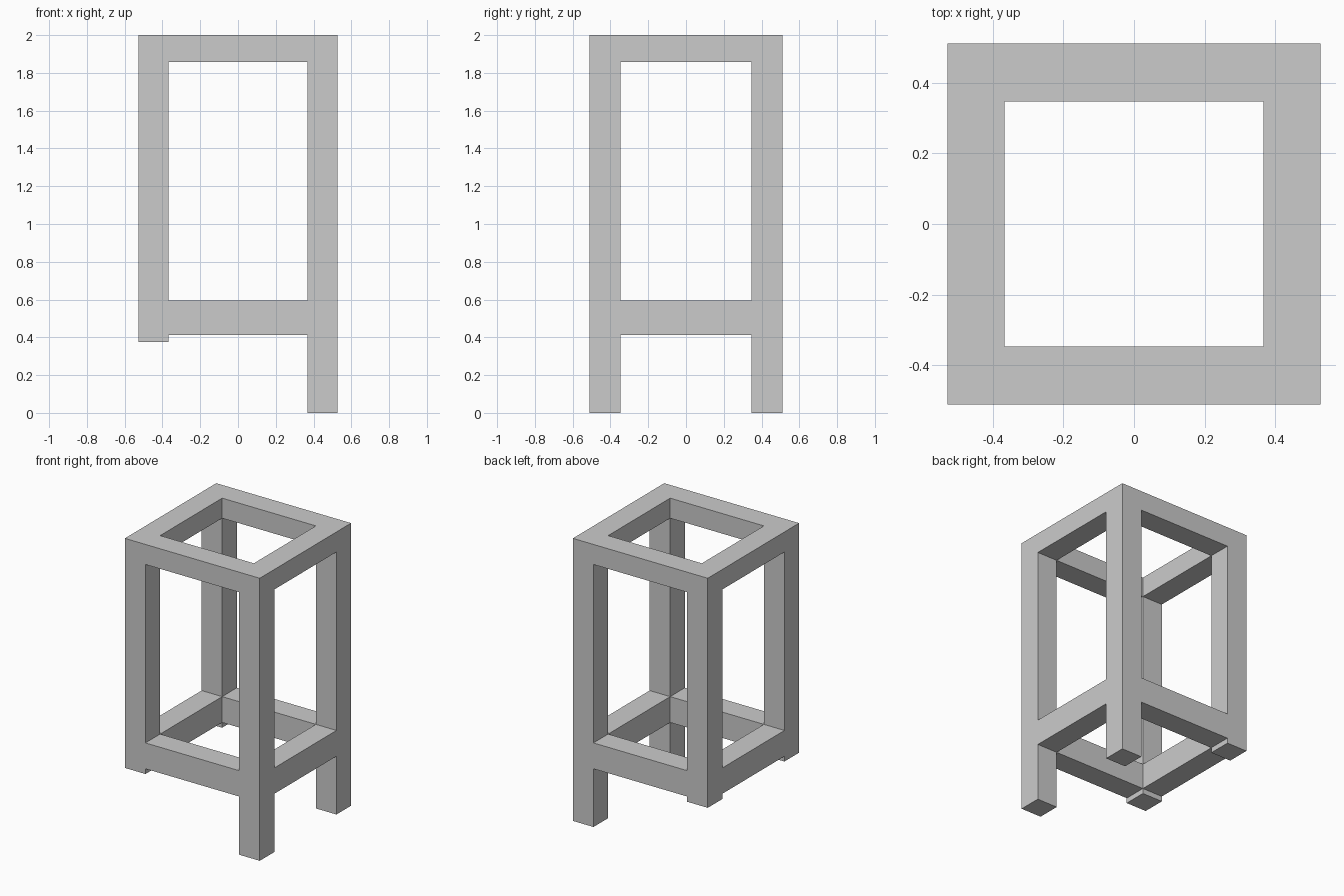
import bpy, bmesh

if "Cube" in bpy.data.objects:
    bpy.data.objects.remove(bpy.data.objects["Cube"])

# Grid lines shared by posts and rails
X = [-0.528, -0.367, 0.367, 0.528]
Y = [-0.511, -0.347, 0.347, 0.511]
Z = [0.0, 0.375, 0.412, 0.595, 1.858, 2.0]


def solid(i, j, k):
    """True where the frame fills grid cell (i, j, k)."""
    if not (0 <= i < 3 and 0 <= j < 3 and 0 <= k < 5):
        return False
    if i == 1 and j == 1:
        return False                      # open middle
    if i != 1 and j != 1:
        return k > 0 or i == 2            # corner posts, left pair is shorter
    return k in (2, 4)                    # lower rails and top rails


def cell_face(i, j, k, axis, side):
    """Corner grid indices of one cell face, wound to face outwards."""
    u, v = (axis + 1) % 3, (axis + 2) % 3
    loop = []
    for du, dv in ((0, 0), (1, 0), (1, 1), (0, 1)):
        c = [i, j, k]
        c[axis] += side
        c[u] += du
        c[v] += dv
        loop.append(tuple(c))
    return loop if side else loop[::-1]


# Stool frame: one continuous shell of posts and rails
bm = bmesh.new()
verts = {}
for i in range(3):
    for j in range(3):
        for k in range(5):
            if not solid(i, j, k):
                continue
            for axis in range(3):
                for side in (0, 1):
                    n = [i, j, k]
                    n[axis] += 1 if side else -1
                    if solid(*n):
                        continue
                    corners = cell_face(i, j, k, axis, side)
                    for a, b, c in corners:
                        if (a, b, c) not in verts:
                            verts[a, b, c] = bm.verts.new((X[a], Y[b], Z[c]))
                    bm.faces.new([verts[p] for p in corners])

mesh = bpy.data.meshes.new("stool_frame")
bm.to_mesh(mesh)
bm.free()
bpy.context.collection.objects.link(bpy.data.objects.new("stool_frame", mesh))
